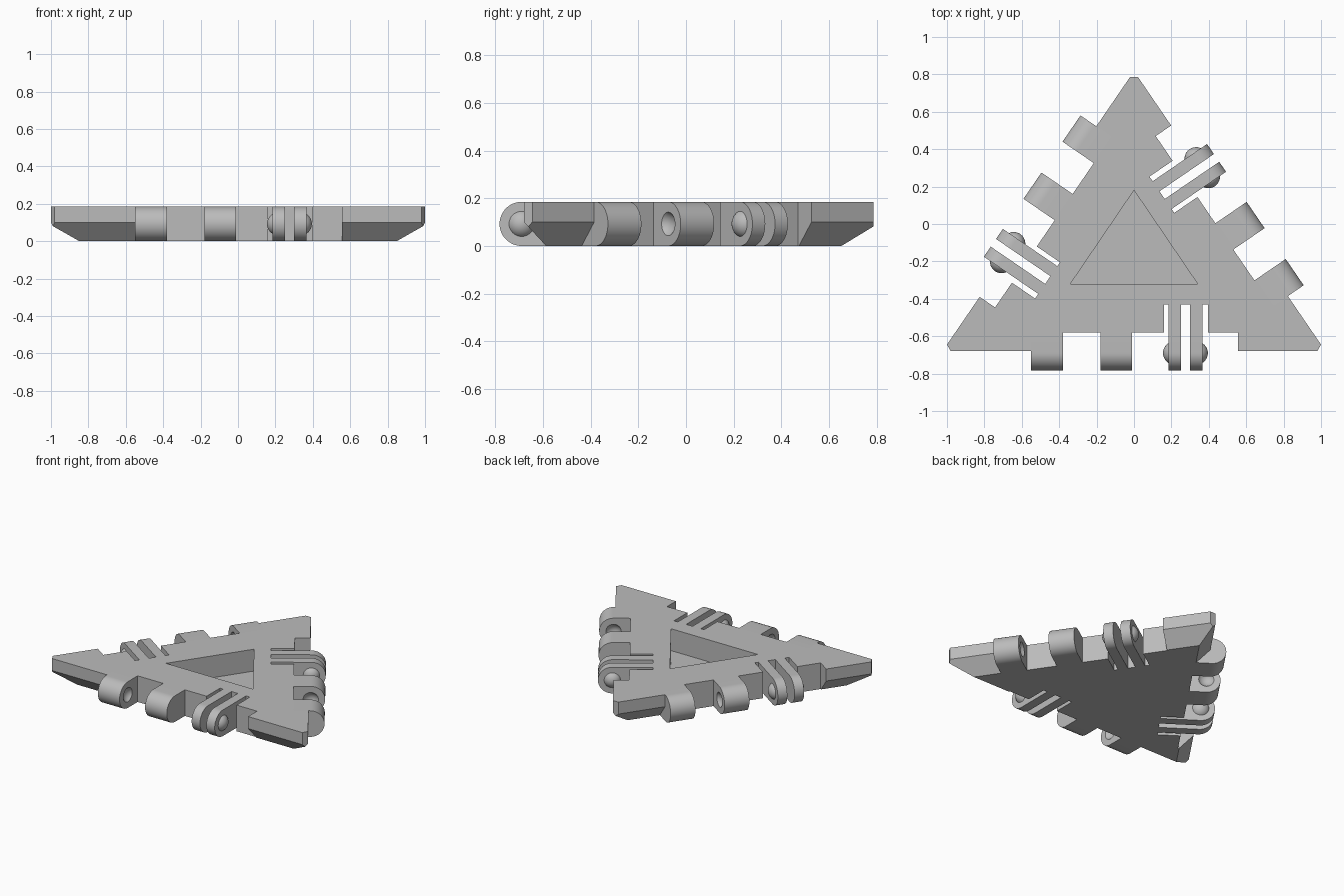
import bpy, bmesh, math
from mathutils import Matrix, Vector

cube = bpy.data.objects.get("Cube")
if cube:
    bpy.data.objects.remove(cube)

H = 0.185                                   # plate thickness
R = H / 2                                   # hinge knuckle radius
CORNERS = [Vector((-1.024, -0.68)), Vector((1.024, -0.68)), Vector((0, 0.817))]
INCENTRE = Vector((0, -0.14))
AXIS = -0.01                                # hinge axis, measured inward from the edge
RECESS = 0.1

grey = bpy.data.materials.new("plain grey")
grey.use_nodes = True
grey.diffuse_color = (0.5, 0.5, 0.5, 1)
grey.node_tree.nodes["Principled BSDF"].inputs["Base Color"].default_value = (0.5, 0.5, 0.5, 1)


def make_object(name, bm, matrix=Matrix()):
    bmesh.ops.recalc_face_normals(bm, faces=bm.faces)
    mesh = bpy.data.meshes.new(name)
    bm.to_mesh(mesh)
    bm.free()
    mesh.materials.append(grey)
    obj = bpy.data.objects.new(name, mesh)
    obj.matrix_world = matrix
    bpy.context.collection.objects.link(obj)
    return obj


def prism(points, vector):
    """Closed solid swept from a flat outline."""
    bm = bmesh.new()
    face = bm.faces.new([bm.verts.new(p) for p in points])
    swept = bmesh.ops.extrude_face_region(bm, geom=[face], use_keep_orig=True)
    moved = [g for g in swept["geom"] if isinstance(g, bmesh.types.BMVert)]
    bmesh.ops.translate(bm, verts=moved, vec=vector)
    return bm


def ball(centre, radius):
    bm = bmesh.new()
    bmesh.ops.create_uvsphere(bm, u_segments=32, v_segments=16, radius=radius)
    bmesh.ops.rotate(bm, verts=bm.verts, matrix=Matrix.Rotation(math.pi / 2, 3, "Y"))
    bmesh.ops.translate(bm, verts=bm.verts, vec=centre)
    return bm


def activate(obj):
    bpy.ops.object.select_all(action="DESELECT")
    obj.select_set(True)
    bpy.context.view_layer.objects.active = obj


def cut(obj, cutter):
    cutter.hide_render = True
    bpy.context.view_layer.update()
    mod = obj.modifiers.new("cut", "BOOLEAN")
    mod.operation = "DIFFERENCE"
    mod.solver = "EXACT"
    mod.object = cutter
    activate(obj)
    bpy.ops.object.modifier_apply(modifier=mod.name)
    bpy.data.objects.remove(cutter)


def smooth(obj):
    activate(obj)
    bpy.ops.object.shade_smooth_by_angle(angle=math.radians(30))


def arm(name, s0, s1, matrix):
    """Straight-backed, round-nosed hinge arm between s0 and s1 along an edge."""
    outline = [(s0, RECESS, H), (s0, RECESS, 0)]
    for i in range(25):
        a = math.pi * i / 24
        outline.append((s0, AXIS - R * math.sin(a), R - R * math.cos(a)))
    outline.reverse()
    return make_object(name, prism(outline, (s1 - s0, 0, 0)), matrix)


# Triangular plate, its underside chamfered and its corners clipped
bm = bmesh.new()
for p in CORNERS:
    bm.verts.new((p.x, p.y, H))
    bm.verts.new((p.x, p.y, 0.1))
    q = INCENTRE + (p - INCENTRE) * 0.828
    bm.verts.new((q.x, q.y, 0))
bmesh.ops.convex_hull(bm, input=bm.verts)
for point, normal in [((0, 0.787, 0), (0, 1, 0)),
                      ((1, -0.645, 0), (0.87, -0.5, 0)),
                      ((-1, -0.645, 0), (-0.87, -0.5, 0))]:
    bmesh.ops.bisect_plane(bm, geom=bm.verts[:] + bm.edges[:] + bm.faces[:],
                           plane_co=point, plane_no=normal, clear_outer=True)
bmesh.ops.convex_hull(bm, input=bm.verts)
bmesh.ops.dissolve_limit(bm, angle_limit=0.01, verts=bm.verts, edges=bm.edges)
plate = make_object("triangle_plate", bm)

# Triangular pocket in the top
pocket = [(-0.34, -0.32, 0.03), (0.34, -0.32, 0.03), (0, 0.18, 0.03)]
cut(plate, make_object("pocket_cutter", prism(pocket, (0, 0, 0.3))))

# Edge recess with three deep slots, in edge coordinates (along, inward)
recess = [(-0.55, -0.2), (-0.55, RECESS)]
for a, b in [(0.16, 0.185), (0.25, 0.30), (0.365, 0.395)]:
    recess += [(a, RECESS), (a, 0.25), (b, 0.25), (b, RECESS)]
recess += [(0.555, RECESS), (0.555, -0.2)]

for i, side in enumerate(("front", "left", "right")):
    start, end = CORNERS[i], CORNERS[(i + 1) % 3]
    d = end - start
    mid = (start + end) / 2
    frame = Matrix.Translation((mid.x, mid.y, 0)) @ Matrix.Rotation(math.atan2(d.y, d.x), 4, "Z")

    outline = [(s, o, -0.1) for s, o in recess]
    cut(plate, make_object("recess_cutter", prism(outline, (0, 0, 0.4)), frame))

    # Two knuckles with dimples facing each other
    for name, s0, s1, face, away in [("outer", -0.55, -0.38, -0.38, 1),
                                     ("inner", -0.18, -0.01, -0.18, -1)]:
        knuckle = arm(f"{side}_{name}_knuckle", s0, s1, frame)
        centre = (face + away * 0.034, AXIS, R)
        cut(knuckle, make_object("dimple_cutter", ball(centre, 0.06), frame))
        smooth(knuckle)

    # Two springy prongs, each with a domed bump on its far face
    for name, s0, s1, face, away in [("first", 0.185, 0.25, 0.185, -1),
                                     ("second", 0.30, 0.365, 0.365, 1)]:
        smooth(arm(f"{side}_{name}_prong", s0, s1, frame))
        bm = ball((face - away * 0.032, AXIS, R), 0.062)
        bmesh.ops.bisect_plane(bm, geom=bm.verts[:] + bm.edges[:] + bm.faces[:],
                               plane_co=(face, 0, 0), plane_no=(away, 0, 0), clear_inner=True)
        bmesh.ops.holes_fill(bm, edges=[e for e in bm.edges if e.is_boundary], sides=0)
        smooth(make_object(f"{side}_{name}_bump", bm, frame))
